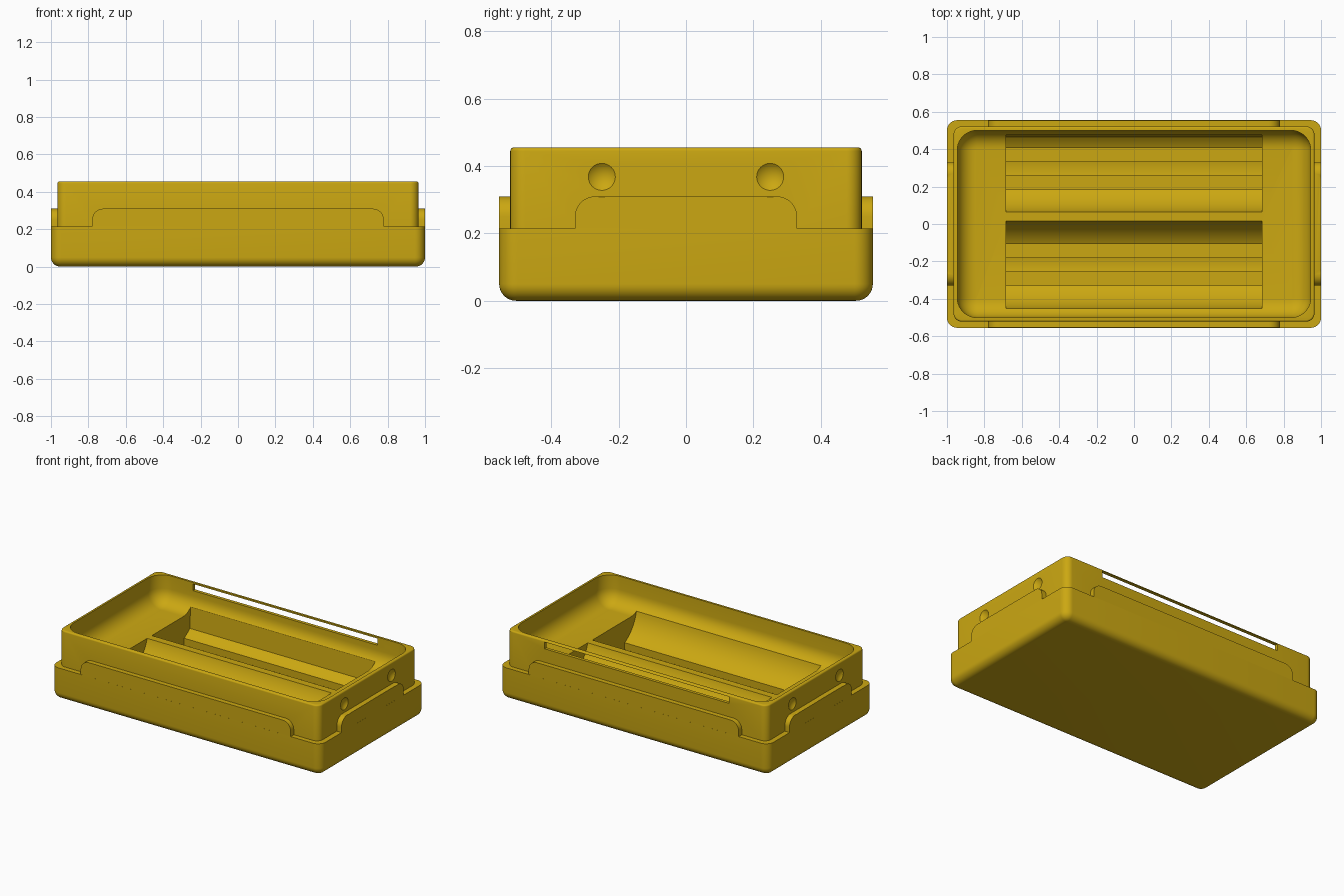
import bpy, bmesh
from math import pi, sin, cos
from mathutils import Matrix

cube = bpy.data.objects.get("Cube")
if cube:
    bpy.data.objects.remove(cube, do_unlink=True)

mustard = bpy.data.materials.new("mustard_plastic")
mustard.use_nodes = True
COLOR = (0.6, 0.39, 0.006, 1)
mustard.diffuse_color = COLOR
mustard.node_tree.nodes["Principled BSDF"].inputs["Base Color"].default_value = COLOR


def finish(bm, name):
    bmesh.ops.recalc_face_normals(bm, faces=bm.faces)
    mesh = bpy.data.meshes.new(name)
    bm.to_mesh(mesh)
    bm.free()
    mesh.materials.append(mustard)
    obj = bpy.data.objects.new(name, mesh)
    bpy.context.collection.objects.link(obj)
    return obj


def loft(name, rings):
    """Closed solid through rings with equal point counts."""
    bm = bmesh.new()
    loops = [[bm.verts.new(p) for p in ring] for ring in rings]
    for a, b in zip(loops, loops[1:]):
        for i in range(len(a)):
            j = (i + 1) % len(a)
            bm.faces.new((a[i], a[j], b[j], b[i]))
    bm.faces.new(loops[0])
    bm.faces.new(loops[-1])
    return finish(bm, name)


def rounded_block(name, hx, hy, radius, levels, steps=10):
    """Rounded rectangle stacked through (inset, z) levels."""
    rings = []
    for inset, z in levels:
        r = radius - inset
        ring = []
        for k, (sx, sy) in enumerate(((1, 1), (-1, 1), (-1, -1), (1, -1))):
            for i in range(steps + 1):
                a = (k + i / steps) * pi / 2
                ring.append((sx * (hx - radius) + r * cos(a),
                             sy * (hy - radius) + r * sin(a), z))
        rings.append(ring)
    return loft(name, rings)


def fillet(r, z, upward=True, steps=8):
    """Levels of a quarter-round edge."""
    angles = [i / steps * pi / 2 for i in range(steps + 1)]
    if upward:
        return [(r * (1 - sin(a)), z + r * (1 - cos(a))) for a in angles]
    return [(r * (1 - cos(a)), z - r * (1 - sin(a))) for a in angles]


def box(name, x, y, z):
    return loft(name, [[(x[0], y[0], h), (x[1], y[0], h),
                        (x[1], y[1], h), (x[0], y[1], h)] for h in z])


def tab(name, half, near, far, along_x):
    """Raised lip with rounded upper corners."""
    r, top, low = 0.06, 0.31, 0.17
    outline = [(-half, low), (half, low)]
    for side in (0, 1):
        for i in range(9):
            a = (side + i / 8) * pi / 2
            cx = half - r if side == 0 else r - half
            outline.append((cx + r * cos(a), top - r + r * sin(a)))
    return loft(name, [[(u, d, z) if along_x else (d, u, z) for u, z in outline]
                       for d in (near, far)])


def combine(target, other, operation):
    mod = target.modifiers.new(operation.lower(), 'BOOLEAN')
    mod.operation, mod.solver, mod.object = operation, 'EXACT', other
    bpy.context.view_layer.objects.active = target
    bpy.ops.object.modifier_apply(modifier=mod.name)
    bpy.data.objects.remove(other, do_unlink=True)


# Outer base and upper body
tray = rounded_block("battery_tray", 1.0, 0.555, 0.055,
                     fillet(0.05, 0) + [(0, 0.215)])
combine(tray, rounded_block("upper_body", 0.965, 0.522, 0.045,
        [(0, 0.12)] + fillet(0.01, 0.455, False, 4)), 'UNION')

# Lips on all four sides
for s in (-1, 1):
    combine(tray, tab("long_lip", 0.78, s * 0.5, s * 0.5547, True), 'UNION')
    combine(tray, tab("end_lip", 0.33, s * 0.95, s * 0.9997, False), 'UNION')

# Main cavity with rounded floor edge
combine(tray, rounded_block("cavity", 0.945, 0.5, 0.105,
        fillet(0.1, 0.265) + [(0, 0.5)]), 'DIFFERENCE')

# Two cylindrical cell grooves, each with two contact channels
LENGTH = (-0.685, 0.685)
for yc in (-0.217, 0.296):
    profile = []
    for i in range(33):
        a = pi + pi * i / 32
        y = yc + 0.241 * cos(a)
        profile.append((max(-0.478, min(0.478, y)), 0.33 + 0.241 * sin(a)))
    # drop points that collapse together at the clamped side
    profile = [p for i, p in enumerate(profile)
               if i in (0, 32) or abs(p[0]) < 0.478]
    combine(tray, loft("cell_groove", [[(x, y, z) for y, z in profile]
                                       for x in LENGTH]), 'DIFFERENCE')
    for off in (-0.074, 0.074):
        combine(tray, box("contact_channel", LENGTH,
                          (yc + off - 0.037, yc + off + 0.037), (0.07, 0.15)),
                'DIFFERENCE')

# Thin slot through the back wall
combine(tray, box("back_slot", LENGTH, (0.47, 0.54), (0.4, 0.445)), 'DIFFERENCE')

# Shallow round dimples on both ends
for sx in (-1, 1):
    for y in (-0.25, 0.25):
        bm = bmesh.new()
        bmesh.ops.create_uvsphere(bm, u_segments=48, v_segments=48, radius=0.061,
                                  matrix=Matrix.Translation((sx * 1.011, y, 0.368))
                                  @ Matrix.Rotation(pi / 2, 4, 'Y'))
        combine(tray, finish(bm, "dimple"), 'DIFFERENCE')

bpy.ops.object.select_all(action='DESELECT')
tray.select_set(True)
bpy.context.view_layer.objects.active = tray
bpy.ops.object.shade_smooth_by_angle(angle=pi / 6)
